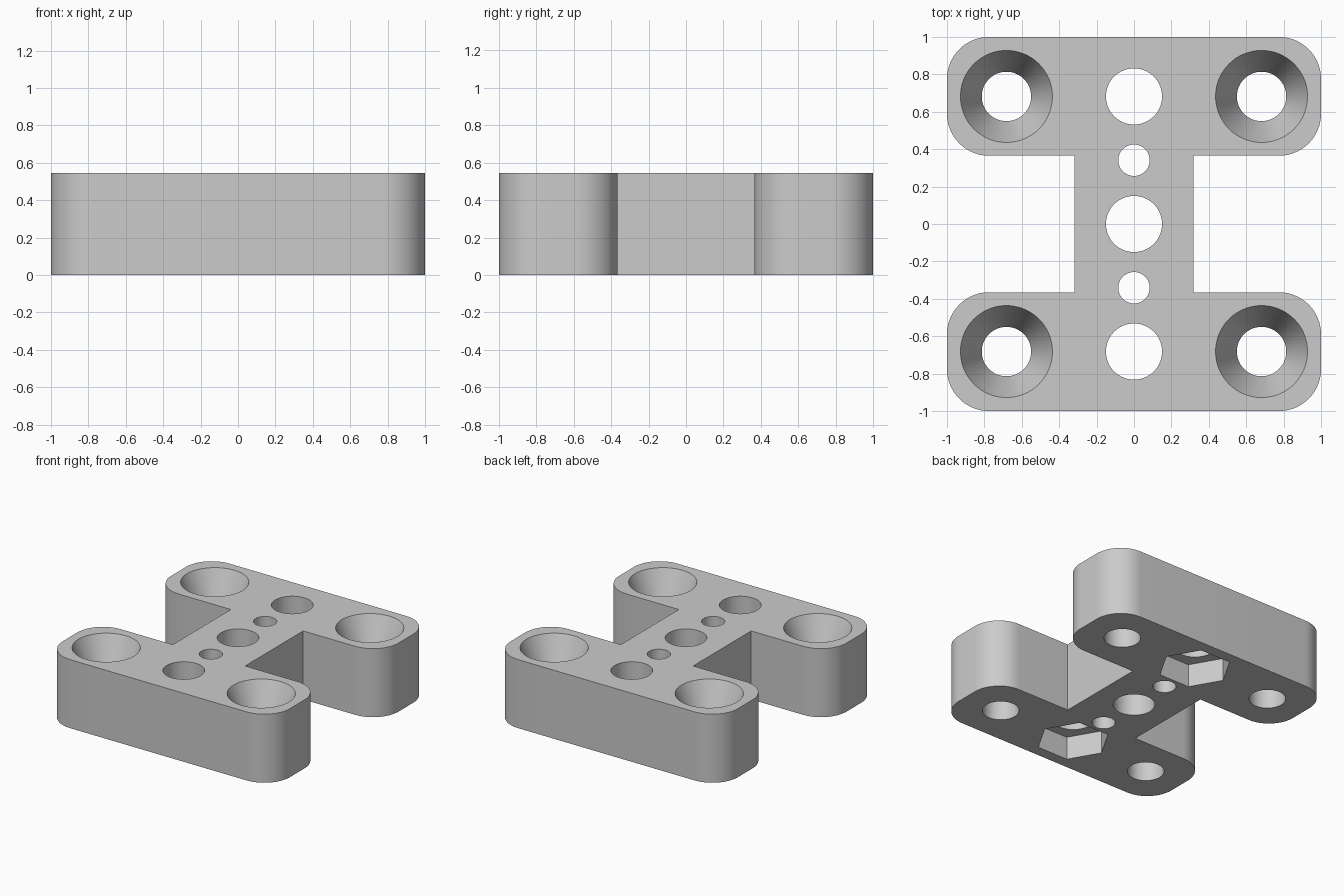
import bpy, bmesh
from math import cos, sin, pi, radians

if "Cube" in bpy.data.objects:
    bpy.data.objects.remove(bpy.data.objects["Cube"], do_unlink=True)

HEIGHT = 0.545      # plate thickness
ARM = 0.365         # inner edge of the two cross arms
NECK = 0.318        # half width of the central web
CORNER = 0.225      # radius of the arm corners
PITCH = 0.682       # spacing of the main holes from the centre

grey = bpy.data.materials.new("light_grey")
grey.use_nodes = True
grey.diffuse_color = (0.6, 0.6, 0.6, 1)
grey.node_tree.nodes["Principled BSDF"].inputs["Base Color"].default_value = (0.6, 0.6, 0.6, 1)


def make_object(name, bm):
    bmesh.ops.recalc_face_normals(bm, faces=bm.faces[:])
    mesh = bpy.data.meshes.new(name)
    bm.to_mesh(mesh)
    bm.free()
    mesh.materials.append(grey)
    obj = bpy.data.objects.new(name, mesh)
    bpy.context.collection.objects.link(obj)
    return obj


def arc(cx, cy, start, steps=16):
    """Quarter circle, counter-clockwise."""
    angles = [start + pi / 2 * i / steps for i in range(steps + 1)]
    return [(cx + CORNER * cos(a), cy + CORNER * sin(a)) for a in angles]


def turned_cutter(name, x, y, rings, sides):
    """Stack of (radius, z) rings joined into a closed solid."""
    bm = bmesh.new()
    loops = [[bm.verts.new((x + r * cos(2 * pi * i / sides), y + r * sin(2 * pi * i / sides), z))
              for i in range(sides)] for r, z in rings]
    for low, high in zip(loops, loops[1:]):
        for i in range(sides):
            j = (i + 1) % sides
            bm.faces.new((low[i], low[j], high[j], high[i]))
    bm.faces.new(loops[0])
    bm.faces.new(loops[-1])
    obj = make_object(name, bm)
    obj.hide_render = True
    return obj


# H-shaped plate: one half outline, repeated by half a turn
half = [(NECK, ARM)]
half += arc(1 - CORNER, ARM + CORNER, -pi / 2)
half += arc(1 - CORNER, 1 - CORNER, 0)
half += arc(CORNER - 1, 1 - CORNER, pi / 2)
half += arc(CORNER - 1, ARM + CORNER, pi)
half += [(-NECK, ARM)]
outline = half + [(-x, -y) for x, y in half]

bm = bmesh.new()
base = bm.faces.new([bm.verts.new((x, y, 0)) for x, y in outline])
top = bmesh.ops.extrude_face_region(bm, geom=[base])
bmesh.ops.translate(bm, vec=(0, 0, HEIGHT),
                    verts=[v for v in top["geom"] if isinstance(v, bmesh.types.BMVert)])
plate = make_object("h_shaped_mounting_plate", bm)

# Through holes, countersunk screw holes and hexagonal nut pockets
BELOW, ABOVE = -0.1, HEIGHT + 0.1
cutters = [turned_cutter("centre_hole", 0, 0, [(0.15, BELOW), (0.15, ABOVE)], 64)]
for s in (-1, 1):
    cutters.append(turned_cutter("small_hole", 0, s * PITCH / 2, [(0.084, BELOW), (0.084, ABOVE)], 48))
    cutters.append(turned_cutter("bolt_hole", 0, s * PITCH, [(0.15, BELOW), (0.15, ABOVE)], 64))
    cutters.append(turned_cutter("nut_pocket", 0, s * PITCH, [(0.266, BELOW), (0.266, 0.182)], 6))
    for t in (-1, 1):
        rings = [(0.132, BELOW), (0.132, HEIGHT / 2), (0.246, HEIGHT), (0.246, ABOVE)]
        cutters.append(turned_cutter("countersunk_hole", t * PITCH, s * PITCH, rings, 64))

for cutter in cutters:
    mod = plate.modifiers.new(cutter.name, "BOOLEAN")
    mod.operation = "DIFFERENCE"
    mod.solver = "EXACT"
    mod.object = cutter

# Bake the cuts, then discard the cutters
bpy.context.view_layer.update()
evaluated = plate.evaluated_get(bpy.context.evaluated_depsgraph_get())
cut_mesh = bpy.data.meshes.new_from_object(evaluated)
plate.modifiers.clear()
plate.data = cut_mesh
for cutter in cutters:
    bpy.data.objects.remove(cutter, do_unlink=True)

# Smooth round walls, crisp edges
bpy.ops.object.select_all(action="DESELECT")
plate.select_set(True)
bpy.context.view_layer.objects.active = plate
bpy.ops.object.shade_smooth_by_angle(angle=radians(20))
